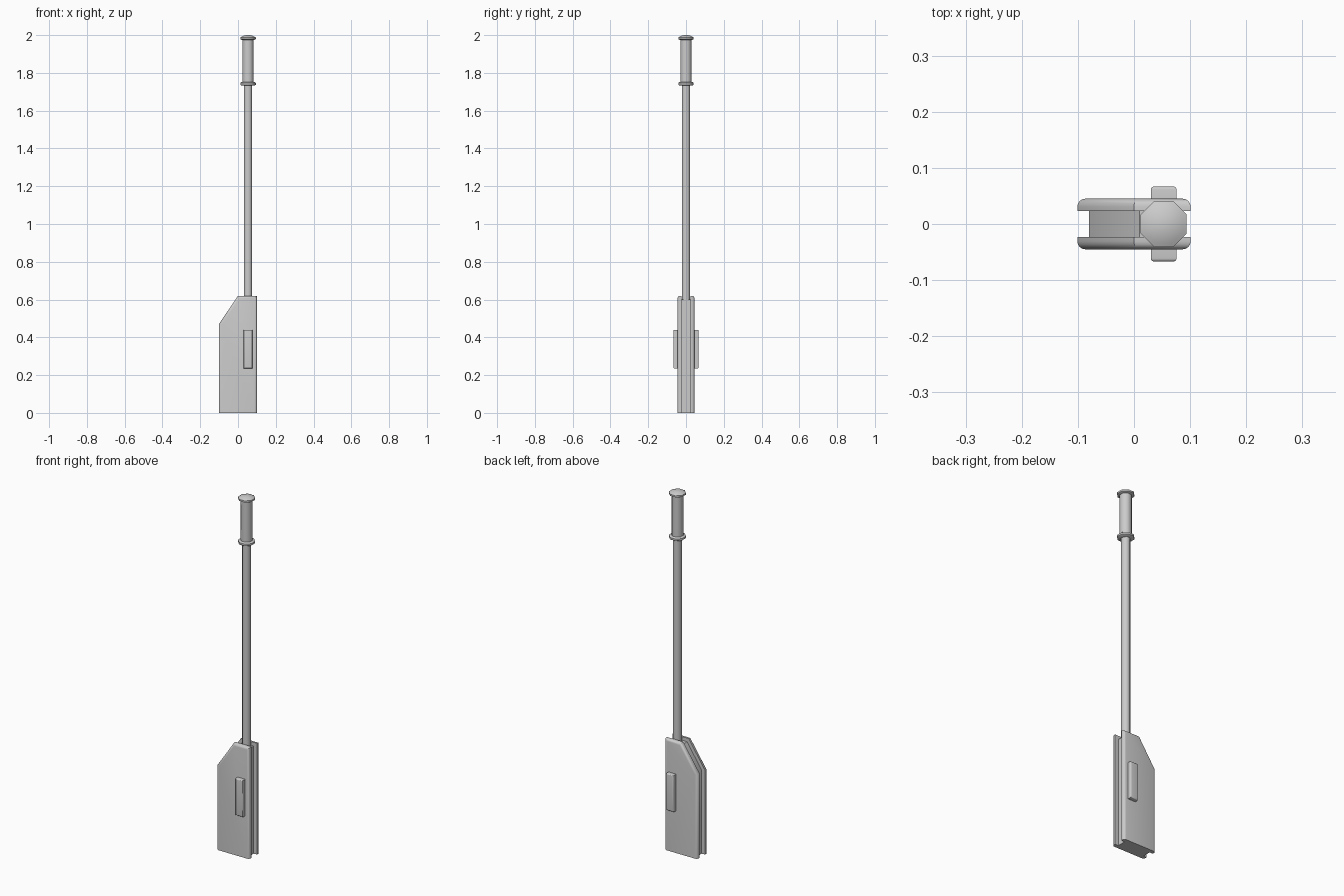
import bpy, bmesh, math

if "Cube" in bpy.data.objects:
    bpy.data.objects.remove(bpy.data.objects["Cube"])

CX = 0.053   # shaft axis in x


def finish(bm, name, angle=35, mirror=False):
    bmesh.ops.recalc_face_normals(bm, faces=bm.faces)
    me = bpy.data.meshes.new(name)
    bm.to_mesh(me)
    bm.free()
    ob = bpy.data.objects.new(name, me)
    bpy.context.collection.objects.link(ob)
    if mirror:
        m = ob.modifiers.new("mirror", 'MIRROR')
        m.use_axis = (False, True, False)
    bpy.ops.object.select_all(action='DESELECT')
    bpy.context.view_layer.objects.active = ob
    ob.select_set(True)
    bpy.ops.object.shade_smooth_by_angle(angle=math.radians(angle))
    return ob


def slab(profile, y0, y1):
    """Extrude an xz profile from y0 to y1."""
    bm = bmesh.new()
    face = bm.faces.new([bm.verts.new((x, y0, z)) for x, z in profile])
    ext = bmesh.ops.extrude_face_region(bm, geom=[face])["geom"]
    bmesh.ops.translate(bm, vec=(0, y1 - y0, 0),
                        verts=[v for v in ext if isinstance(v, bmesh.types.BMVert)])
    return bm


def round_outer(bm, y, width, keep_bottom):
    """Round the edges of the face lying at the given y."""
    edges = [e for e in bm.edges if all(abs(v.co.y - y) < 1e-5 for v in e.verts)
             and not (keep_bottom and all(v.co.z < 1e-5 for v in e.verts))]
    bmesh.ops.bevel(bm, geom=edges, offset=width, segments=4, profile=0.5, affect='EDGES')


def octagon_lathe(name, profile):
    """Eight-sided turned part; profile gives (half width, z)."""
    bm = bmesh.new()
    rings = []
    for half, z in profile:
        r = half / math.cos(math.pi / 8)
        rings.append([bm.verts.new((CX + r * math.cos((i + .5) * math.pi / 4),
                                    r * math.sin((i + .5) * math.pi / 4), z))
                      for i in range(8)])
    for a, b in zip(rings, rings[1:]):
        for i in range(8):
            j = (i + 1) % 8
            bm.faces.new((a[i], a[j], b[j], b[i]))
    bm.faces.new(rings[0])
    bm.faces.new(rings[-1])
    return finish(bm, name, 50)


# Outer side plates
bm = slab([(-.101, 0), (.101, 0), (.101, .62), (0, .62), (-.101, .47)], .0235, .045)
round_outer(bm, .045, .014, True)
finish(bm, "side_plates", mirror=True)

# Inset core between the plates
bm = slab([(-.08, 0), (.08, 0), (.08, .60), (.01, .60), (-.08, .465)], -.024, .024)
finish(bm, "core")

# Raised lugs on both plates
bm = slab([(.03, .235), (.076, .235), (.076, .44), (.03, .44)], .04, .067)
round_outer(bm, .067, .006, False)
finish(bm, "side_lugs", mirror=True)

# Shaft and grip
octagon_lathe("shaft", [(.022, .59), (.022, 1.74)])
octagon_lathe("grip", [(.029, 1.74), (.029, 1.985)])

# Collar below the grip
octagon_lathe("lower_collar", [(.034, 1.732), (.041, 1.737), (.041, 1.747), (.034, 1.752)])

# Domed end cap
octagon_lathe("end_cap", [(.034, 1.975), (.041, 1.979), (.041, 1.988), (.034, 1.992),
                          (.025, 1.996), (.012, 1.9995), (.003, 2.0)])
